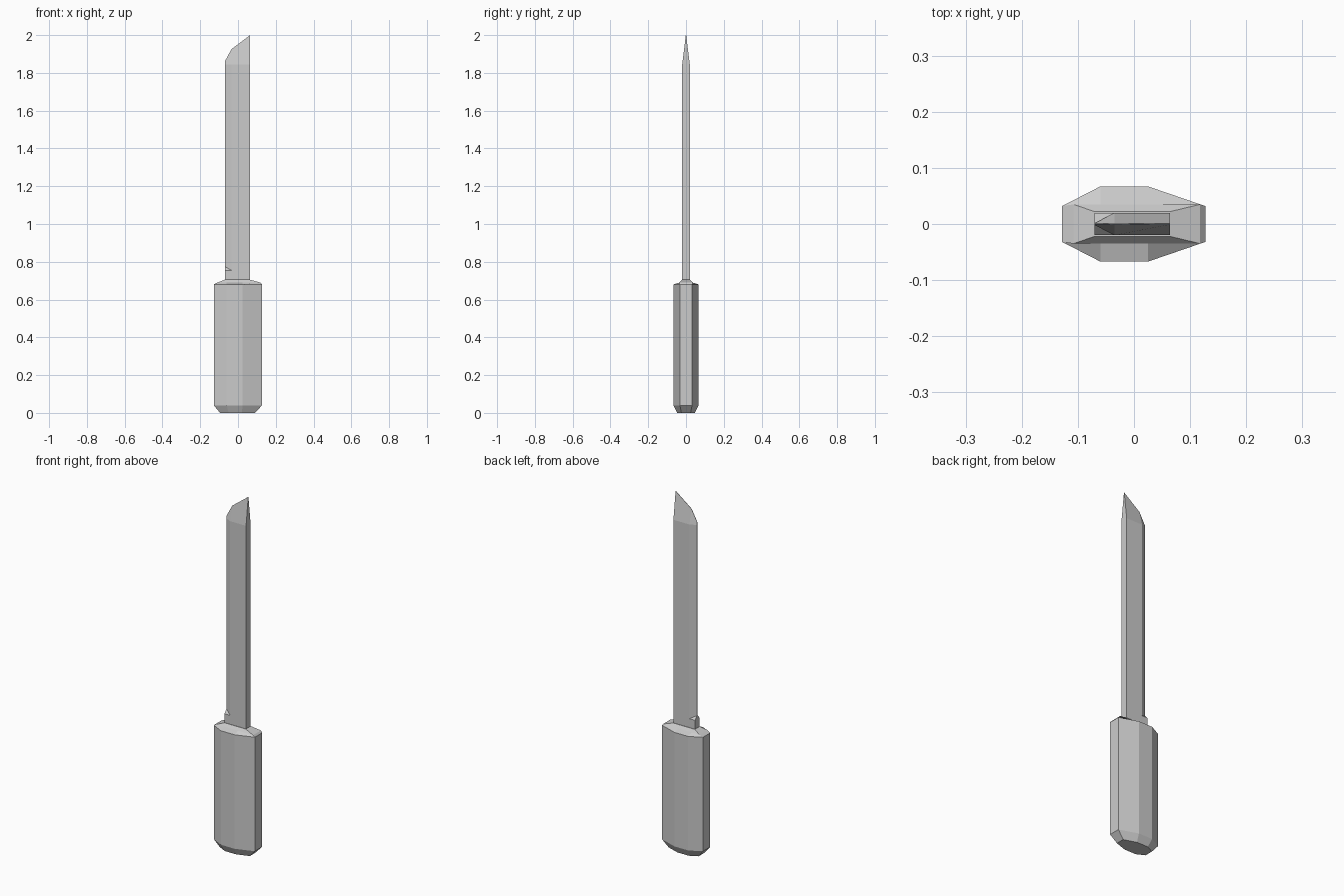
import bpy
import bmesh

if "Cube" in bpy.data.objects:
    bpy.data.objects.remove(bpy.data.objects["Cube"], do_unlink=True)

# One plain grey for everything
grey = bpy.data.materials.new("plain grey")
grey.use_nodes = True
colour = (0.6, 0.6, 0.6, 1)
grey.diffuse_color = colour
grey.node_tree.nodes["Principled BSDF"].inputs["Base Color"].default_value = colour


def loft(name, rings):
    """Skin a stack of equal-length rings and cap both ends."""
    bm = bmesh.new()
    loops = [[bm.verts.new(p) for p in ring] for ring in rings]
    count = len(loops[0])
    for low, high in zip(loops, loops[1:]):
        for i in range(count):
            j = (i + 1) % count
            bm.faces.new((low[i], low[j], high[j], high[i]))
    bm.faces.new(loops[0][::-1])
    bm.faces.new(loops[-1])
    bmesh.ops.recalc_face_normals(bm, faces=bm.faces)
    mesh = bpy.data.meshes.new(name)
    bm.to_mesh(mesh)
    bm.free()
    mesh.materials.append(grey)
    obj = bpy.data.objects.new(name, mesh)
    bpy.context.collection.objects.link(obj)
    return obj


def ring(half):
    """Mirror the front half (x, depth, z) across y to close a ring."""
    front = [(x, -d, z) for x, d, z in half]
    back = [(x, d, z) for x, d, z in reversed(half)]
    return front + back


def section(xs, depths, zs):
    return ring(list(zip(xs, depths, zs)))


# Handle: eight-sided grip, chamfered butt, collar rising to the blade
grip_x = (-0.128, -0.06, 0.025, 0.127)
grip_d = (0.032, 0.067, 0.067, 0.032)
loft("handle", [
    section((-0.095, -0.05, 0.02, 0.09), (0.024, 0.047, 0.047, 0.024), [0] * 4),
    section(grip_x, grip_d, [0.04] * 4),
    section(grip_x, grip_d, [0.68] * 4),
    section((-0.108, -0.06, 0.025, 0.118), [0.035] * 4, [0.69] * 4),
    section((-0.07, -0.035, 0.025, 0.064), [0.022] * 4, [0.705] * 4),
])

# Blade: square root, stepped into a ground edge on -x, slanted sharp tip
blade_x = (-0.07, -0.035, 0.064)
thick, edge = 0.02, 0.002
loft("blade", [
    section(blade_x, [thick] * 3, [0.69] * 3),
    section(blade_x, [thick] * 3, [0.755] * 3),
    section(blade_x, (edge, thick, thick), (0.775, 0.755, 0.755)),
    section(blade_x, (edge, thick, thick), (1.845, 1.845, 1.845)),
    section(blade_x, [edge / 2] * 3, (1.86, 1.925, 2.0)),
])
